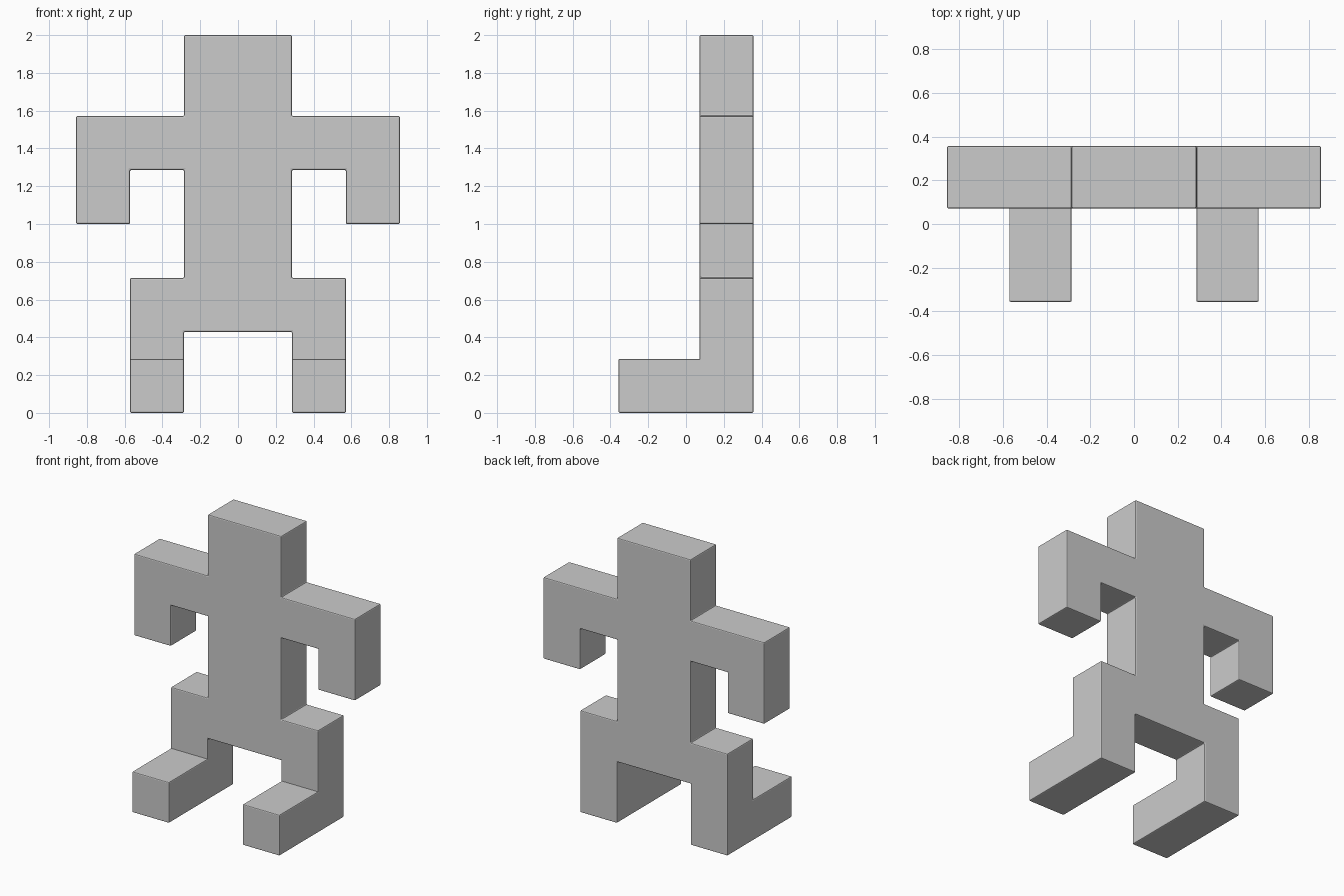
import bpy, bmesh
from mathutils import Vector

if "Cube" in bpy.data.objects:
    bpy.data.objects.remove(bpy.data.objects["Cube"])

U = 1 / 7                       # grid unit of the blocky figure
BACK, FRONT, TOE = 2.5 * U, 0.5 * U, -2.5 * U

# Right half of the silhouette (x, z), from head down to crotch
half = [(2, 14), (2, 11), (6, 11), (6, 7), (4, 7), (4, 9), (2, 9),
        (2, 5), (4, 5), (4, 2), (2, 2), (2, 3)]
outline = half + [(-x, z) for x, z in reversed(half)]

bm = bmesh.new()
verts = {p: bm.verts.new((p[0] * U, BACK, p[1] * U)) for p in outline}
bm.faces.new([verts[p] for p in outline])

# Lower legs, sharing the ankle edge with the body
for s in (-1, 1):
    low = [bm.verts.new((s * x * U, BACK, 0)) for x in (2, 4)]
    bm.faces.new([verts[(s * 4, 2)], verts[(s * 2, 2)], low[0], low[1]])
bmesh.ops.recalc_face_normals(bm, faces=bm.faces)


def extrude(faces, dy):
    geom = bmesh.ops.extrude_face_region(bm, geom=faces)["geom"]
    moved = [g for g in geom if isinstance(g, bmesh.types.BMVert)]
    bmesh.ops.translate(bm, verts=moved, vec=Vector((0, dy, 0)))
    return [g for g in geom if isinstance(g, bmesh.types.BMFace)]


# Body thickness, then the feet pulled forward
front = extrude(bm.faces[:], FRONT - BACK)
feet = [f for f in front if f.calc_center_median().z < 2 * U]
extrude(feet, TOE - FRONT)

# Merge coplanar faces so the figure is one clean solid
bmesh.ops.dissolve_limit(bm, angle_limit=0.01, verts=bm.verts[:], edges=bm.edges[:])
bmesh.ops.recalc_face_normals(bm, faces=bm.faces)

mesh = bpy.data.meshes.new("block_figure")
bm.to_mesh(mesh)
bm.free()
figure = bpy.data.objects.new("block_figure", mesh)
bpy.context.collection.objects.link(figure)

# Fine softened edges
bevel = figure.modifiers.new("soft_edges", 'BEVEL')
bevel.width = 0.007
bevel.segments = 2
bevel.limit_method = 'ANGLE'
